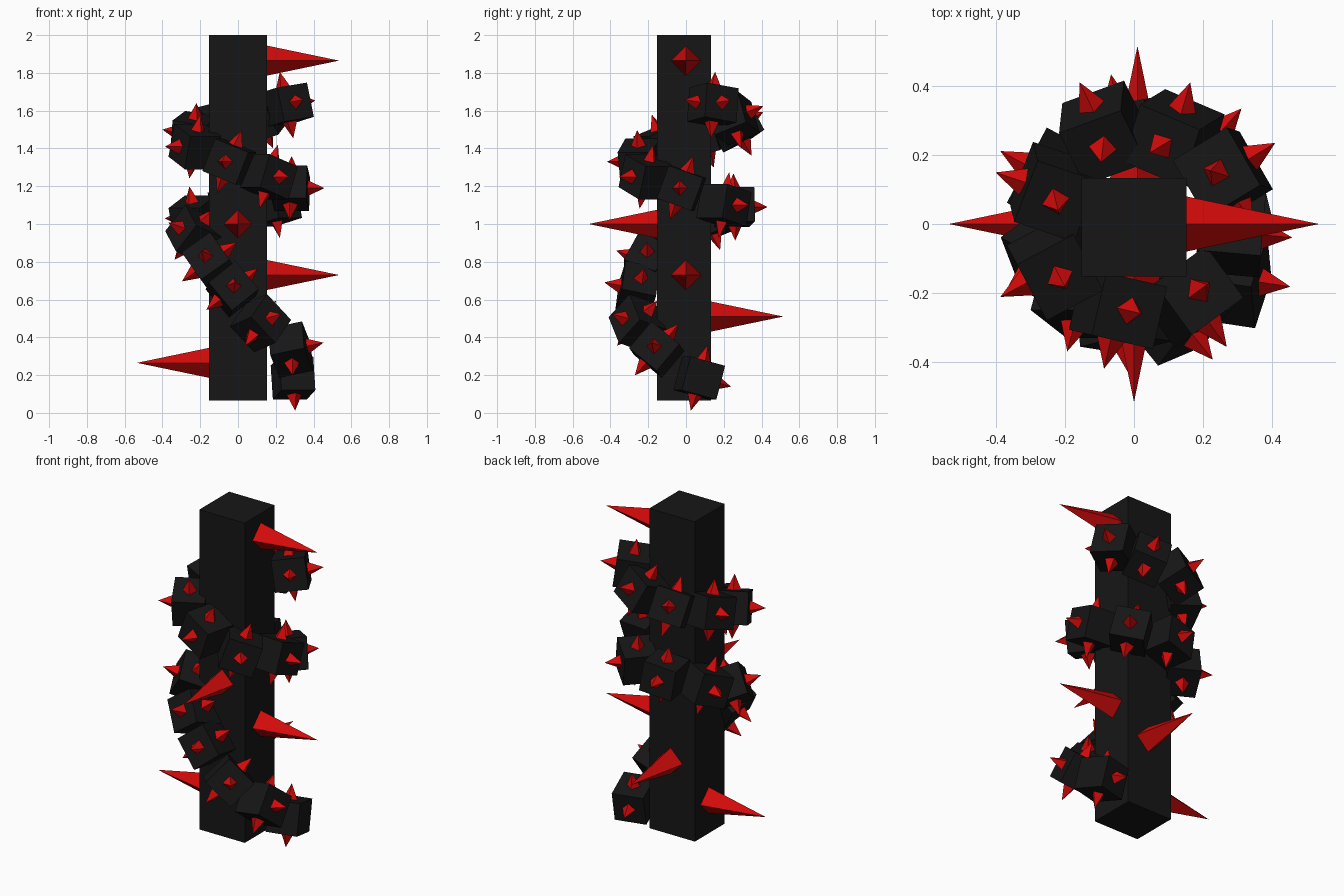
import bpy
from math import radians, cos, sin
from mathutils import Vector, Matrix

if "Cube" in bpy.data.objects:
    bpy.data.objects.remove(bpy.data.objects["Cube"])


def material(name, rgb):
    m = bpy.data.materials.new(name)
    m.diffuse_color = (*rgb, 1)
    m.use_nodes = True
    m.node_tree.nodes["Principled BSDF"].inputs["Base Color"].default_value = m.diffuse_color
    return m


BLACK = material("black", (0.008, 0.008, 0.008))
RED = material("red", (0.65, 0.003, 0.003))


def box(name, matrix, size):
    bpy.ops.mesh.primitive_cube_add(size=1)
    ob = bpy.context.object
    ob.name = name
    ob.matrix_world = matrix @ Matrix.Diagonal((*size, 1))
    ob.data.materials.append(BLACK)


def spike(name, base, direction, radius, length):
    """Four-sided pyramid standing on base and pointing along direction."""
    bpy.ops.mesh.primitive_cone_add(vertices=4, radius1=radius, radius2=0, depth=length)
    ob = bpy.context.object
    ob.name = name
    d = Vector(direction).normalized()
    ob.matrix_world = (Matrix.Translation(Vector(base) + d * length / 2)
                       @ d.to_track_quat('Z', 'Y').to_matrix().to_4x4())
    ob.data.materials.append(RED)


# square post
box("post", Matrix.Translation((0, -0.01, 1.0325)), (0.305, 0.285, 1.935))

# long spikes on the post faces
for base, direction in [((0.15, 0, 1.865), (1, 0, 0)), ((0.15, 0, 0.73), (1, 0, 0)),
                        ((-0.15, 0, 0.265), (-1, 0, 0)), ((0, -0.13, 1.0), (0, -1, 0)),
                        ((0.01, 0.13, 0.51), (0, 1, 0))]:
    spike("post_spike", base, direction, 0.08, 0.385)

# chain winding round the post: angle, height, radius, roll
CHAIN = [(14, 0.185, 0.29, 0), (-30, 0.335, 0.31, 15), (-67, 0.475, 0.28, 22),
         (-99, 0.655, 0.26, 18), (-128, 0.80, 0.26, 30), (-159, 0.945, 0.26, 25),
         (-208, 1.03, 0.27, 0), (-260, 1.09, 0.26, 0), (-312, 1.10, 0.27, 0),
         (-365, 1.19, 0.27, 0), (-414, 1.25, 0.26, 0), (-463, 1.33, 0.25, 0),
         (-512, 1.41, 0.27, 0), (-561, 1.47, 0.26, 10), (-610, 1.52, 0.28, 25),
         (-653, 1.56, 0.27, 22), (-690, 1.63, 0.285, 8)]
SIZE = 0.185
LAST = len(CHAIN) - 1
points = [Vector((0.01 + r * cos(radians(a)), r * sin(radians(a)), z)) for a, z, r, _ in CHAIN]

for i, (p, (a, z, r, roll)) in enumerate(zip(points, CHAIN)):
    yaw = radians(a + (12 if i == 1 else 0))
    out = Vector((cos(yaw), sin(yaw), 0))
    flat = Vector((sin(yaw), -cos(yaw), 0))
    step = points[min(i + 1, LAST)] - points[max(i - 1, 0)]
    rise = step.z * (0.4 if i in (0, LAST) else 1)
    along = (flat * step.xy.length + Vector((0, 0, rise))).normalized()
    up = along.cross(out)
    if up.z < 0:
        up = -up
    t = radians(roll)
    out, up = out * cos(t) + up * sin(t), up * cos(t) - out * sin(t)
    frame = Matrix((along, out, up)).transposed().to_4x4()
    box("chain_block", Matrix.Translation(p) @ frame, (0.195, SIZE, SIZE))
    # short spikes on the outer, upper and lower faces, with end spikes on the chain ends
    spikes = [out, up, -up]
    if i == 0:
        spikes = [-along, up, -up]
    if i == LAST:
        spikes.append(along)
    for d in spikes:
        spike("chain_spike", p + d * (SIZE / 2 - 0.003), d, 0.042, 0.09)
